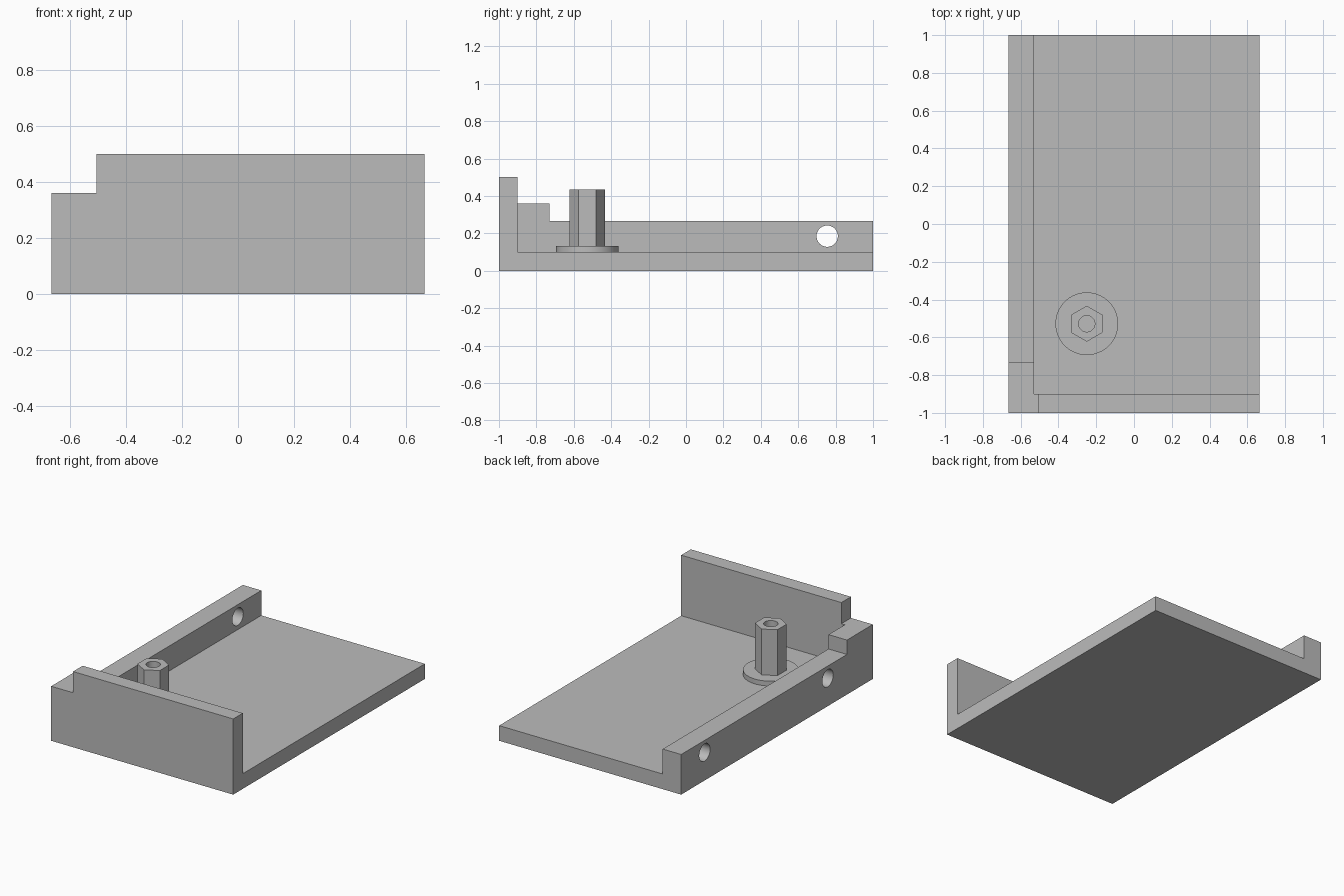
import bpy, bmesh, math
from mathutils import Matrix, Vector

cube = bpy.data.objects.get("Cube")
if cube:
    bpy.data.objects.remove(cube, do_unlink=True)

grey = bpy.data.materials.new("plain grey")
grey.use_nodes = True
COLOR = (0.5, 0.5, 0.5, 1)
grey.diffuse_color = COLOR
grey.node_tree.nodes["Principled BSDF"].inputs["Base Color"].default_value = COLOR


def finish(name, bm):
    bmesh.ops.recalc_face_normals(bm, faces=bm.faces)
    mesh = bpy.data.meshes.new(name)
    bm.to_mesh(mesh)
    bm.free()
    mesh.materials.append(grey)
    obj = bpy.data.objects.new(name, mesh)
    bpy.context.collection.objects.link(obj)
    return obj


def prism(name, points, depth):
    """Extrude a closed outline of 3D points along a vector."""
    bm = bmesh.new()
    face = bm.faces.new([bm.verts.new(p) for p in points])
    result = bmesh.ops.extrude_face_region(bm, geom=[face], use_keep_orig=True)
    verts = [g for g in result["geom"] if isinstance(g, bmesh.types.BMVert)]
    bmesh.ops.translate(bm, verts=verts, vec=Vector(depth))
    return finish(name, bm)


def cylinder(name, radius, length, center, sides=64, rotation=Matrix()):
    bm = bmesh.new()
    bmesh.ops.create_cone(bm, cap_ends=True, segments=sides, radius1=radius, radius2=radius,
                          depth=length, matrix=Matrix.Translation(center) @ rotation)
    return finish(name, bm)


def combine(target, tool, operation):
    mod = target.modifiers.new(operation.title(), "BOOLEAN")
    mod.operation, mod.solver, mod.object = operation, "EXACT", tool
    tool.hide_render = True
    bpy.context.view_layer.objects.active = target
    bpy.ops.object.modifier_apply(modifier=mod.name)
    bpy.data.objects.remove(tool, do_unlink=True)


W, L = 0.665, 1.0          # half width and half length
FLOOR, LOW, STEP, HIGH = 0.1, 0.265, 0.36, 0.5
WALL_X, WALL_Y, NOTCH_X, STEP_Y = -0.53, -0.9, -0.505, -0.73

# Tray: floor, stepped front wall and stepped side wall
tray = prism("tray", [(-W, -L, 0), (W, -L, 0), (W, L, 0), (-W, L, 0)], (0, 0, FLOOR))
front_wall = prism("front_wall", [(x, -L, z) for x, z in (
    (-W, 0), (W, 0), (W, HIGH), (NOTCH_X, HIGH), (NOTCH_X, STEP), (-W, STEP))],
    (0, WALL_Y + L, 0))
side_wall = prism("side_wall", [(-W, y, z) for y, z in (
    (-L, 0), (L, 0), (L, LOW), (STEP_Y, LOW), (STEP_Y, STEP), (-L, STEP))],
    (WALL_X + W, 0, 0))
combine(tray, front_wall, "UNION")
combine(tray, side_wall, "UNION")

# Round holes through the side wall
for y in (0.755, -0.53):
    hole = cylinder("hole_cutter", 0.057, 0.4, (-0.6, y, 0.185), 48,
                    Matrix.Rotation(math.pi / 2, 4, "Y"))
    combine(tray, hole, "DIFFERENCE")

# Hexagonal standoff on a round flange, with a bore from the top
PX, PY, TOP = -0.25, -0.528, 0.435
standoff = cylinder("standoff", 0.166, 0.032, (PX, PY, FLOOR + 0.016))
hex_post = cylinder("hex_post", 0.095, TOP - FLOOR, (PX, PY, (TOP + FLOOR) / 2), 6)
combine(standoff, hex_post, "UNION")
bore = cylinder("bore_cutter", 0.043, 0.6, (PX, PY, FLOOR + 0.3), 48)
combine(standoff, bore, "DIFFERENCE")

# Smooth the round surfaces, keep the corners sharp
for obj in (tray, standoff):
    bpy.ops.object.select_all(action="DESELECT")
    obj.select_set(True)
    bpy.context.view_layer.objects.active = obj
    bpy.ops.object.shade_smooth_by_angle(angle=math.radians(30))
